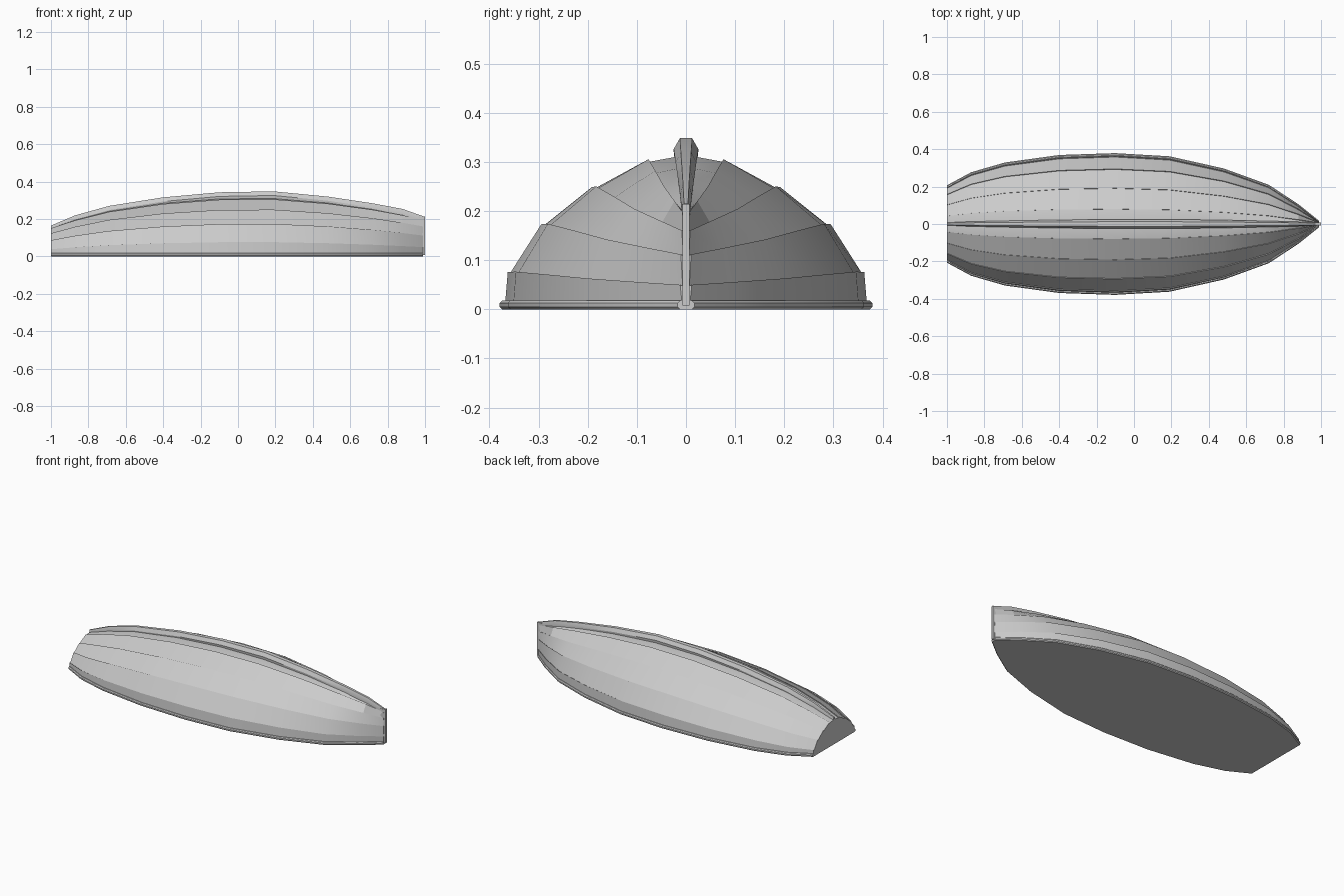
import bpy, bmesh, math
from mathutils import Vector

cube = bpy.data.objects.get("Cube")
if cube:
    bpy.data.objects.remove(cube, do_unlink=True)

grey = bpy.data.materials.new("hull grey")
grey.use_nodes = True
grey.diffuse_color = (0.6, 0.6, 0.6, 1)
grey.node_tree.nodes["Principled BSDF"].inputs["Base Color"].default_value = (0.6, 0.6, 0.6, 1)

# Stations from stern to bow: x, half beam, hull height, keel top, keel half width
STATIONS = [
    (-1.0, 0.197, 0.152, 0.165, 0.009),
    (-0.87, 0.267, 0.197, 0.22, 0.013),
    (-0.69, 0.319, 0.244, 0.27, 0.017),
    (-0.40, 0.359, 0.288, 0.316, 0.022),
    (-0.10, 0.369, 0.312, 0.343, 0.025),
    (0.19, 0.352, 0.314, 0.348, 0.025),
    (0.48, 0.287, 0.290, 0.320, 0.021),
    (0.72, 0.200, 0.256, 0.284, 0.016),
    (0.88, 0.095, 0.226, 0.254, 0.012),
    (0.99, 0.007, 0.203, 0.215, 0.008),
]
# Plank edges as fractions of half beam and hull height
PLANKS = [(1.0, 0.0), (0.97, 0.235), (0.79, 0.54), (0.515, 0.78), (0.215, 0.955), (0.0, 1.0)]
LIP = 0.005


def loft(name, rings, closed):
    """Skin a row of equal cross-sections and cap both ends."""
    bm = bmesh.new()
    rows = [[bm.verts.new(p) for p in ring] for ring in rings]
    count = len(rows[0])
    for a, b in zip(rows, rows[1:]):
        for i in range(count if closed else count - 1):
            j = (i + 1) % count
            bm.faces.new((a[i], a[j], b[j], b[i]))
    bm.faces.new(rows[0])
    bm.faces.new(rows[-1])
    bmesh.ops.recalc_face_normals(bm, faces=bm.faces)
    mesh = bpy.data.meshes.new(name)
    bm.to_mesh(mesh)
    bm.free()
    obj = bpy.data.objects.new(name, mesh)
    bpy.context.collection.objects.link(obj)
    mesh.materials.append(grey)
    bpy.ops.object.select_all(action="DESELECT")
    obj.select_set(True)
    bpy.context.view_layer.objects.active = obj
    bpy.ops.object.shade_smooth_by_angle(angle=math.radians(25))
    return obj


def hull_ring(x, beam, height):
    """Lapped planks: each upper edge stands proud of the next plank."""
    pts = [Vector((beam * fy, height * fz)) for fy, fz in PLANKS]
    half = [pts[0]]
    for low, edge in zip(pts, pts[1:-1]):
        run = (edge - low).normalized()
        out = Vector((run.y, -run.x))
        half += [edge + out * LIP + run * 0.002, edge]
    right = [(x, p.x, p.y) for p in half]
    left = [(x, -p.x, p.y) for p in reversed(half)]
    return right + [(x, 0, height)] + left


# Planked hull, closed by its flat underside and transom
loft("planked_hull", [hull_ring(x, b, h) for x, b, h, k, w in STATIONS], True)

# Keel with chamfered top, running along the hull ridge
keel = []
for x, b, h, top, w in STATIONS:
    section = [(-w * 0.85, h - 0.015), (-w, top - 0.022), (-w * 0.5, top),
               (w * 0.5, top), (w, top - 0.022), (w * 0.85, h - 0.015)]
    keel.append([(x, y, z) for y, z in section])
loft("keel", keel, True)

# Stem post down the bow
stem = []
for z in (0.008, 0.1, 0.214):
    stem.append([(0.965, -0.008, z), (1.0, -0.007, z), (1.0, 0.007, z), (0.965, 0.008, z)])
loft("stem_post", stem, True)

# Rounded gunwale rails on both sides
RAIL = [(-0.006, 0), (0.005, 0), (0.010, 0.005), (0.010, 0.013), (0.005, 0.018), (-0.006, 0.018)]
for side, label in ((1, "left"), (-1, "right")):
    rings = [[(x, side * (b + dy), z) for dy, z in RAIL] for x, b, h, k, w in STATIONS]
    loft("gunwale_" + ("rear_side" if side > 0 else "front_side"), rings, True)
